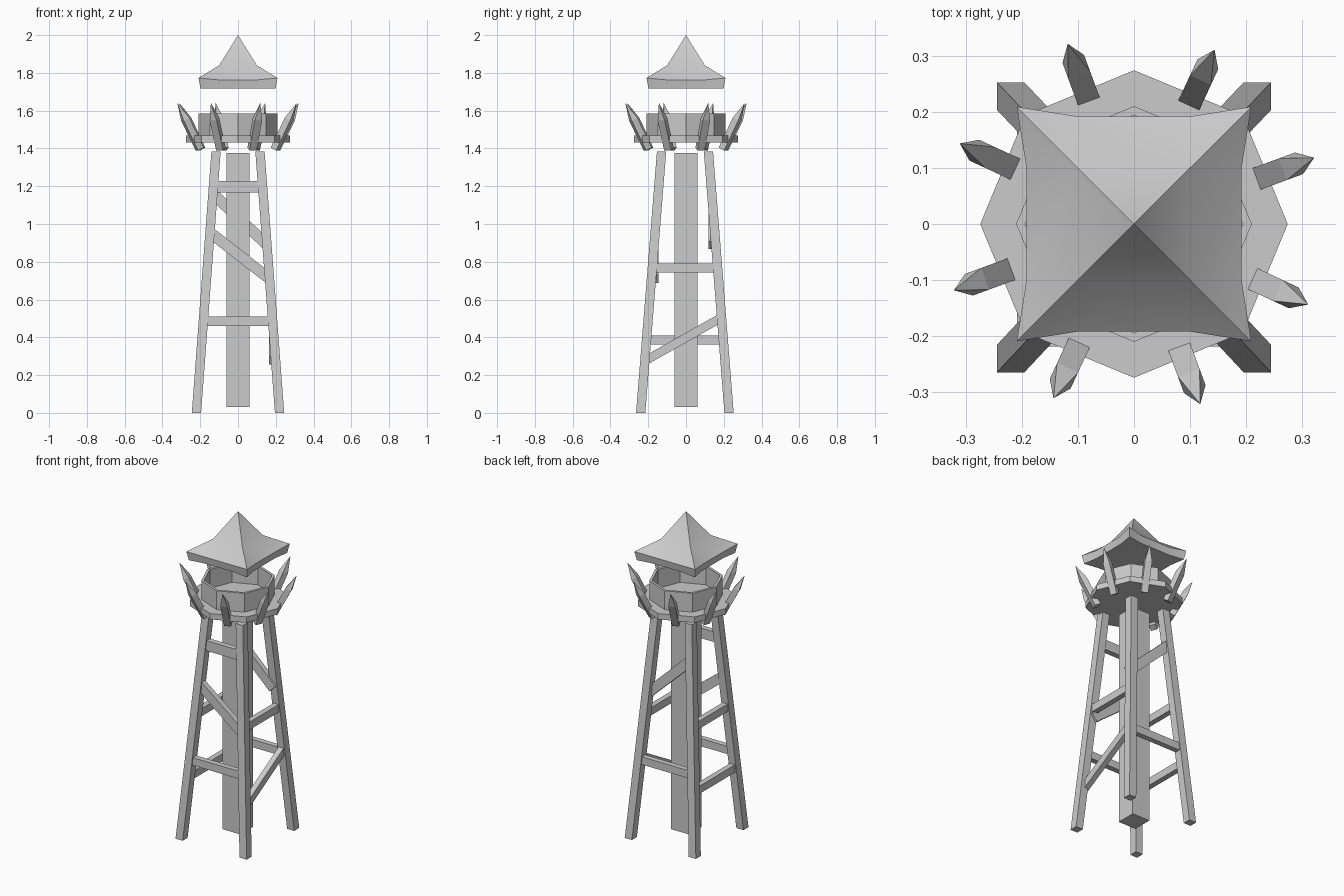
import bpy, math
from mathutils import Vector, Matrix

if "Cube" in bpy.data.objects:
    bpy.data.objects.remove(bpy.data.objects["Cube"])


def make(name, verts, faces):
    me = bpy.data.meshes.new(name)
    me.from_pydata([tuple(v) for v in verts], [], faces)
    ob = bpy.data.objects.new(name, me)
    bpy.context.collection.objects.link(ob)
    return ob


def loft(name, rings, caps=True, loop=False):
    """Skin equal-sized rings; cap the ends or join last ring to first."""
    n, k = len(rings[0]), len(rings)
    verts = [v for r in rings for v in r]
    faces = []
    for i in range(k if loop else k - 1):
        a, b = i * n, ((i + 1) % k) * n
        faces += [(a + j, a + (j + 1) % n, b + (j + 1) % n, b + j) for j in range(n)]
    if caps and not loop:
        faces += [tuple(reversed(range(n))), tuple(range((k - 1) * n, k * n))]
    return make(name, verts, faces)


def rect(cx, cy, z, hx, hy):
    return [(cx - hx, cy - hy, z), (cx + hx, cy - hy, z), (cx + hx, cy + hy, z), (cx - hx, cy + hy, z)]


def octagon(r, z):
    return [(r * math.cos(i * math.pi / 4), r * math.sin(i * math.pi / 4), z) for i in range(8)]


def leg_at(sx, sy, z):
    y = 0.228 - 0.079 * z if sy > 0 else -0.24 + 0.08 * z
    return Vector((sx * (0.22 - 0.075 * z), y, z))


def brace(name, a, za, b, zb, height, depth=0.034):
    """Beam between two legs, lying in the vertical plane at the upper end."""
    p, q = leg_at(*a, za), leg_at(*b, zb)
    axis = 1 if a[1] == b[1] else 0
    p[axis] = q[axis] = (p if za > zb else q)[axis]
    side = Vector((0, 0, 0))
    side[axis] = depth / 2
    up = (q - p).cross(side).normalized() * height / 2
    loft(name, [[c - side - up, c + side - up, c + side + up, c - side + up] for c in (p, q)])


# Legs and central post
for sx in (-1, 1):
    for sy in (-1, 1):
        rings = []
        for z in (0, 1.385):
            c = leg_at(sx, sy, z)
            rings.append(rect(c.x, c.y, z, 0.0245, 0.0245))
        loft(f"leg_{'left' if sx < 0 else 'right'}_{'front' if sy < 0 else 'back'}", rings)
loft("central_post", [rect(-0.001, -0.001, z, 0.061, 0.061) for z in (0.03, 1.375)])

# Cross braces
FL, FR, BL, BR = (-1, -1), (1, -1), (-1, 1), (1, 1)
brace("front_rail_top", FL, 1.197, FR, 1.197, 0.063)
brace("front_diagonal", FL, 0.955, FR, 0.71, 0.058)
brace("front_rail_low", FL, 0.485, FR, 0.485, 0.048)
brace("back_diagonal", BL, 1.16, BR, 0.89, 0.058)
brace("back_rail_low", BL, 0.485, BR, 0.485, 0.048)
brace("right_rail", FR, 0.767, BR, 0.767, 0.048)
brace("right_diagonal", FR, 0.275, BR, 0.505, 0.046)
brace("left_rail_high", FL, 0.767, BL, 0.767, 0.048)
brace("left_rail_low", FL, 0.385, BL, 0.385, 0.048)

# Octagonal platform and parapet
loft("platform", [octagon(0.274, 1.432), octagon(0.274, 1.468)])
loft("parapet", [octagon(0.21, 1.466), octagon(0.21, 1.585),
                 octagon(0.194, 1.585), octagon(0.194, 1.466)], loop=True)

# Outward-leaning stakes around the platform
for i in range(8):
    lean = Matrix.Rotation(math.radians(27.4), 4, 'Y')
    turn = Matrix.Rotation(math.radians(20.2 + 45 * i), 4, 'Z')
    m = turn @ Matrix.Translation((0.216, 0, 1.397)) @ lean
    verts = rect(0, 0, 0, 0.0175, 0.0205) + rect(0, 0, 0.178, 0.0175, 0.0205) + [(0, 0, 0.274)]
    faces = [(3, 2, 1, 0)]
    for j in range(4):
        k = (j + 1) % 4
        faces += [(j, k, 4 + k, 4 + j), (4 + j, 4 + k, 8)]
    make(f"stake_{i + 1}", [m @ Vector(v) for v in verts], faces)

# Flared four-sided roof: apex, mid ring, eave ring, underside ring
verts, faces = [Vector((0, 0, 2))], []
side_points = [(-0.1, -0.1, 1.84),
               (-0.209, -0.209, 1.773), (-0.102, -0.192, 1.763), (0.102, -0.192, 1.763),
               (-0.199, -0.199, 1.718), (-0.102, -0.184, 1.718), (0.102, -0.184, 1.718)]
for s in range(4):
    verts += [Matrix.Rotation(s * math.pi / 2, 3, 'Z') @ Vector(p) for p in side_points]
for s in range(4):
    m, e, ea, eb, u, ua, ub = range(1 + 7 * s, 8 + 7 * s)
    n = 1 + 7 * ((s + 1) % 4)
    faces += [(0, m, n), (m, ea, eb, n), (m, e, ea), (n, eb, n + 1),
              (e, u, ua, ea), (ea, ua, ub, eb), (eb, ub, n + 4, n + 1)]
faces.append(tuple(reversed([5 + 7 * s + k for s in range(4) for k in range(3)])))
roof = make("roof", verts, faces)
roof.data.shade_smooth()
roof.data.set_sharp_from_angle(angle=math.radians(30))

# Consistent outward normals
import bmesh
for ob in bpy.context.collection.objects:
    bm = bmesh.new()
    bm.from_mesh(ob.data)
    bmesh.ops.recalc_face_normals(bm, faces=bm.faces)
    bm.to_mesh(ob.data)
    bm.free()
